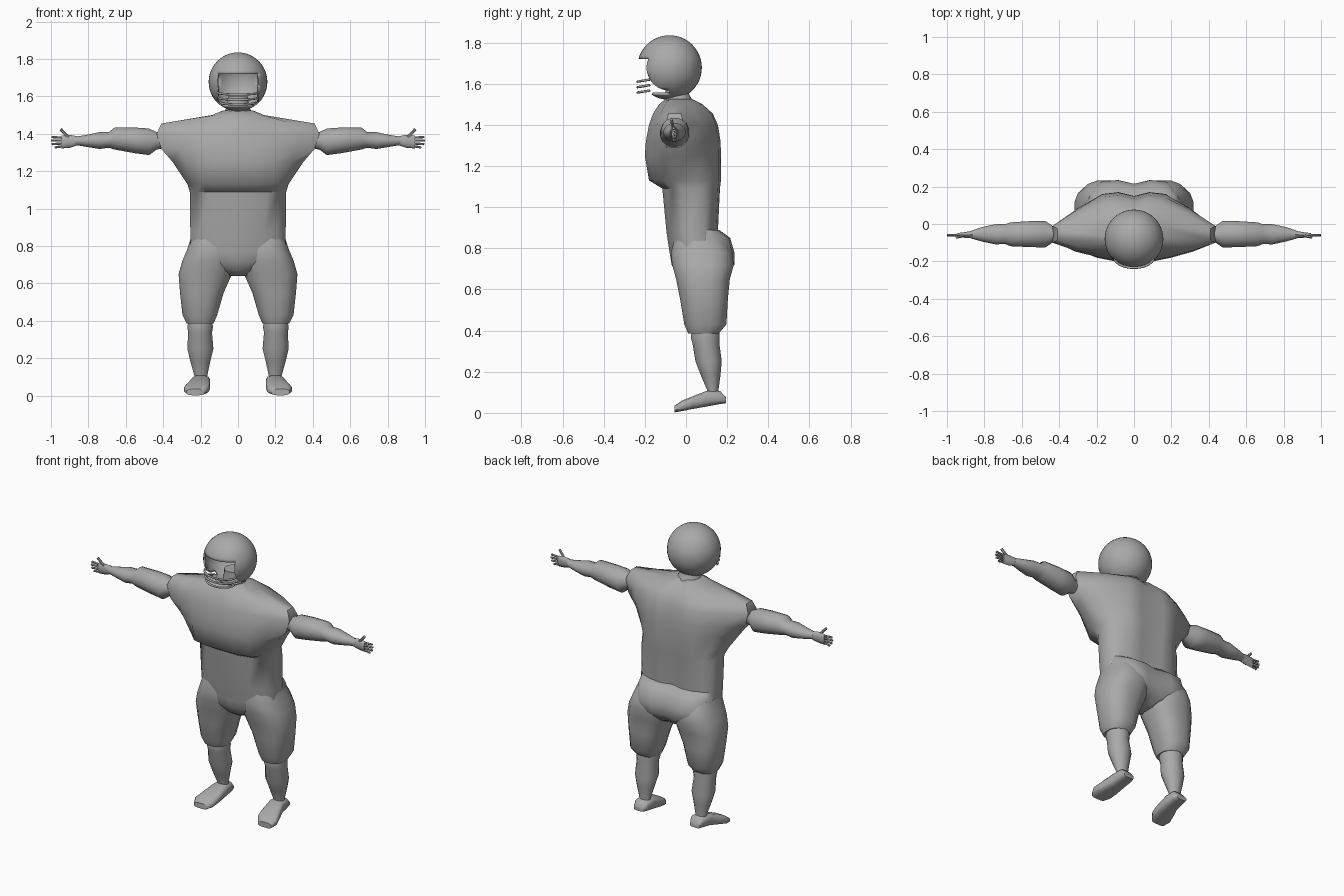
import bpy, bmesh, math
from mathutils import Vector

grey = bpy.data.materials.new("plain_grey")
grey.diffuse_color = (0.4, 0.4, 0.4, 1)


def finish(name, bm, mirror=False, angle=50):
    """Turn a bmesh into a smooth-shaded object, optionally mirrored in x."""
    bmesh.ops.recalc_face_normals(bm, faces=bm.faces)
    me = bpy.data.meshes.new(name)
    bm.to_mesh(me)
    bm.free()
    me.materials.append(grey)
    ob = bpy.data.objects.new(name, me)
    bpy.context.collection.objects.link(ob)
    bpy.ops.object.select_all(action='DESELECT')
    ob.select_set(True)
    bpy.context.view_layer.objects.active = ob
    bpy.ops.object.shade_smooth_by_angle(angle=math.radians(angle))
    if mirror:
        ob.modifiers.new("mirror", 'MIRROR').use_mirror_merge = False
    return ob


def loft(bm, rings):
    """Skin a list of equal-length point rings and cap both ends."""
    vs = [[bm.verts.new(p) for p in r] for r in rings]
    n = len(vs[0])
    for a, b in zip(vs, vs[1:]):
        for i in range(n):
            j = (i + 1) % n
            bm.faces.new((a[i], a[j], b[j], b[i]))
    bm.faces.new(vs[0][::-1])
    bm.faces.new(vs[-1])


def oval(axis, t, u0, u1, v0, v1, n=16, power=1.0):
    """Oval ring across an axis, given its extents; power < 1 makes it boxier."""
    pts = []
    for i in range(n):
        a = 2 * math.pi * (i + 0.5) / n
        c, s = math.cos(a), math.sin(a)
        u = (u0 + u1) / 2 + (u1 - u0) / 2 * math.copysign(abs(c) ** power, c)
        v = (v0 + v1) / 2 + (v1 - v0) / 2 * math.copysign(abs(s) ** power, s)
        p = [u, v]
        p.insert(axis, t)
        pts.append(p)
    return pts


def body_ring(z, yf, yb, wf, w, wb, ym, d, furrow=0.02):
    """Symmetric torso outline: flat front, narrow sides, furrowed back."""
    half = [(wf * 0.5, yf), (wf, yf + 0.02), ((wf + w) / 2 + 0.01, (yf + ym - d) / 2),
            (w, ym - d), (w, ym + d), ((wb + w) / 2 + 0.01, (yb + ym + d) / 2),
            (wb, yb - 0.01), (wb * 0.5, yb)]
    ring = [(0, yf)] + half + [(0, yb - furrow)] + [(-x, y) for x, y in half[::-1]]
    return [(x, y, z) for x, y in ring]


def tube(bm, path, r, n=8):
    """Thin round bar along a path."""
    path = [Vector(p) for p in path]
    rings = []
    for i, p in enumerate(path):
        d = (path[min(i + 1, len(path) - 1)] - path[max(i - 1, 0)]).normalized()
        s = d.cross(Vector((0, 0.2, 1))).normalized()
        t = d.cross(s)
        rings.append([p + r * (math.cos(2 * math.pi * k / n) * s
                               + math.sin(2 * math.pi * k / n) * t) for k in range(n)])
    loft(bm, rings)


# Shirt with broad padded shoulders
bm = bmesh.new()
loft(bm, [body_ring(*r) for r in [
    (0.78, -0.08, 0.15, 0.14, 0.255, 0.14, 0.05, 0.05),
    (0.88, -0.095, 0.155, 0.14, 0.255, 0.15, 0.04, 0.05),
    (1.09, -0.115, 0.165, 0.16, 0.258, 0.15, 0.03, 0.05),
    (1.13, -0.18, 0.17, 0.20, 0.27, 0.16, 0.0, 0.05),
    (1.25, -0.20, 0.17, 0.20, 0.35, 0.17, -0.04, 0.05),
    (1.32, -0.195, 0.168, 0.20, 0.41, 0.17, -0.05, 0.05),
    (1.40, -0.18, 0.155, 0.19, 0.435, 0.16, -0.055, 0.045),
    (1.455, -0.16, 0.13, 0.16, 0.41, 0.14, -0.055, 0.03),
    (1.50, -0.13, 0.08, 0.09, 0.14, 0.09, -0.04, 0.03),
    (1.525, -0.10, 0.03, 0.05, 0.08, 0.05, -0.04, 0.02)]])
finish("shirt", bm)

# Seat of the trousers
bm = bmesh.new()
loft(bm, [body_ring(*r) for r in [
    (0.89, -0.07, 0.16, 0.14, 0.24, 0.16, 0.05, 0.05),
    (0.85, -0.08, 0.215, 0.14, 0.25, 0.18, 0.06, 0.05),
    (0.78, -0.08, 0.235, 0.14, 0.265, 0.18, 0.07, 0.05),
    (0.72, -0.07, 0.235, 0.13, 0.25, 0.17, 0.07, 0.05),
    (0.67, -0.045, 0.19, 0.07, 0.13, 0.08, 0.07, 0.05),
    (0.64, 0.0, 0.13, 0.03, 0.05, 0.03, 0.07, 0.03)]])
finish("seat", bm)

# Trouser legs
bm = bmesh.new()
loft(bm, [oval(2, *r, power=0.8) for r in [
    (0.84, 0.03, 0.255, -0.06, 0.19),
    (0.78, 0.015, 0.275, -0.075, 0.225),
    (0.72, 0.015, 0.30, -0.07, 0.235),
    (0.65, 0.03, 0.32, -0.05, 0.215),
    (0.55, 0.075, 0.312, -0.03, 0.205),
    (0.43, 0.11, 0.298, -0.01, 0.198),
    (0.385, 0.13, 0.275, 0.01, 0.16)]])
finish("trouser_leg", bm, True)

# Calves
bm = bmesh.new()
loft(bm, [oval(2, *r) for r in [
    (0.42, 0.14, 0.265, 0.03, 0.16), (0.365, 0.132, 0.272, 0.022, 0.165),
    (0.34, 0.138, 0.268, 0.03, 0.163), (0.25, 0.13, 0.272, 0.045, 0.175),
    (0.18, 0.148, 0.255, 0.072, 0.168), (0.10, 0.165, 0.232, 0.107, 0.157),
    (0.07, 0.165, 0.232, 0.11, 0.16)]])
finish("calf", bm, True)

# Shoes, sole sloping down to the toe
bm = bmesh.new()
loft(bm, [oval(1, *r, n=12, power=0.6) for r in [
    (0.195, 0.165, 0.235, 0.047, 0.075), (0.165, 0.15, 0.245, 0.042, 0.108),
    (0.10, 0.15, 0.25, 0.03, 0.108), (0.03, 0.148, 0.275, 0.018, 0.08),
    (-0.02, 0.155, 0.29, 0.008, 0.06), (-0.055, 0.18, 0.275, 0.002, 0.036)]])
finish("shoe", bm, True)

# Arms, from sleeve to wrist
bm = bmesh.new()
loft(bm, [oval(0, *r) for r in [
    (0.41, -0.10, -0.01, 1.32, 1.41), (0.435, -0.10, -0.01, 1.315, 1.41),
    (0.475, -0.127, 0.018, 1.285, 1.43), (0.55, -0.125, 0.017, 1.295, 1.435),
    (0.66, -0.12, 0.01, 1.315, 1.435), (0.69, -0.108, 0.0, 1.325, 1.41),
    (0.74, -0.11, 0.0, 1.318, 1.41), (0.81, -0.095, -0.015, 1.33, 1.395),
    (0.87, -0.078, -0.035, 1.34, 1.385)]])
finish("arm", bm, True)

# Hands: palm, four fingers and a raised thumb
bm = bmesh.new()
loft(bm, [oval(0, *r, n=10) for r in [
    (0.86, -0.078, -0.035, 1.338, 1.387), (0.90, -0.075, -0.042, 1.325, 1.395),
    (0.945, -0.07, -0.048, 1.322, 1.39)]])
for k in range(4):
    z = 1.334 + 0.015 * k
    tip = 0.98 if k == 0 else 1.0 - 0.004 * abs(k - 2)
    tube(bm, [(0.93, -0.059, z), (0.965, -0.06, z + 0.002 * (k - 2)),
              (tip, -0.06, z + 0.004 * (k - 2))], 0.0065, 6)
tube(bm, [(0.90, -0.06, 1.375), (0.925, -0.066, 1.40), (0.948, -0.07, 1.425)], 0.008, 6)
finish("hand", bm, True)

# Neck and open collar
bm = bmesh.new()
loft(bm, [oval(2, *r) for r in [
    (1.48, -0.09, 0.09, -0.13, 0.05), (1.525, -0.07, 0.07, -0.105, 0.03),
    (1.55, -0.06, 0.06, -0.10, 0.015), (1.60, -0.055, 0.055, -0.10, 0.01)]])
finish("neck", bm)

# Helmet shell with a square face opening
C, R = Vector((0, -0.08, 1.678)), 0.157
bm = bmesh.new()
bmesh.ops.create_uvsphere(bm, u_segments=40, v_segments=24, radius=R)
bmesh.ops.translate(bm, verts=bm.verts, vec=C)
for co, no in [((0.11, 0, 0), (1, 0, 0)), ((-0.11, 0, 0), (1, 0, 0)),
               ((0, 0, 1.722), (0, 0, 1)), ((0, 0, 1.548), (0, 0, 1))]:
    bmesh.ops.bisect_plane(bm, geom=bm.verts[:] + bm.edges[:] + bm.faces[:],
                           plane_co=co, plane_no=no)
hole = []
for f in bm.faces:
    m = f.calc_center_median()
    if abs(m.x) < 0.11 and 1.548 < m.z < 1.722 and m.y < C.y:
        hole.append(f)
bmesh.ops.delete(bm, geom=hole, context='FACES')
shell = finish("helmet", bm)
solid = shell.modifiers.new("thickness", 'SOLIDIFY')
solid.thickness = 0.01
solid.offset = -1

# Face guard bars
bm = bmesh.new()
for z, w in [(1.62, 0.108), (1.593, 0.104), (1.567, 0.095)]:
    arc = []
    for i in range(13):
        a = math.pi * i / 12
        arc.append((-w * math.cos(a), -0.175 - 0.06 * math.sin(a), z - 0.01 * math.sin(a)))
    tube(bm, arc, 0.006)
finish("face_guard", bm)
